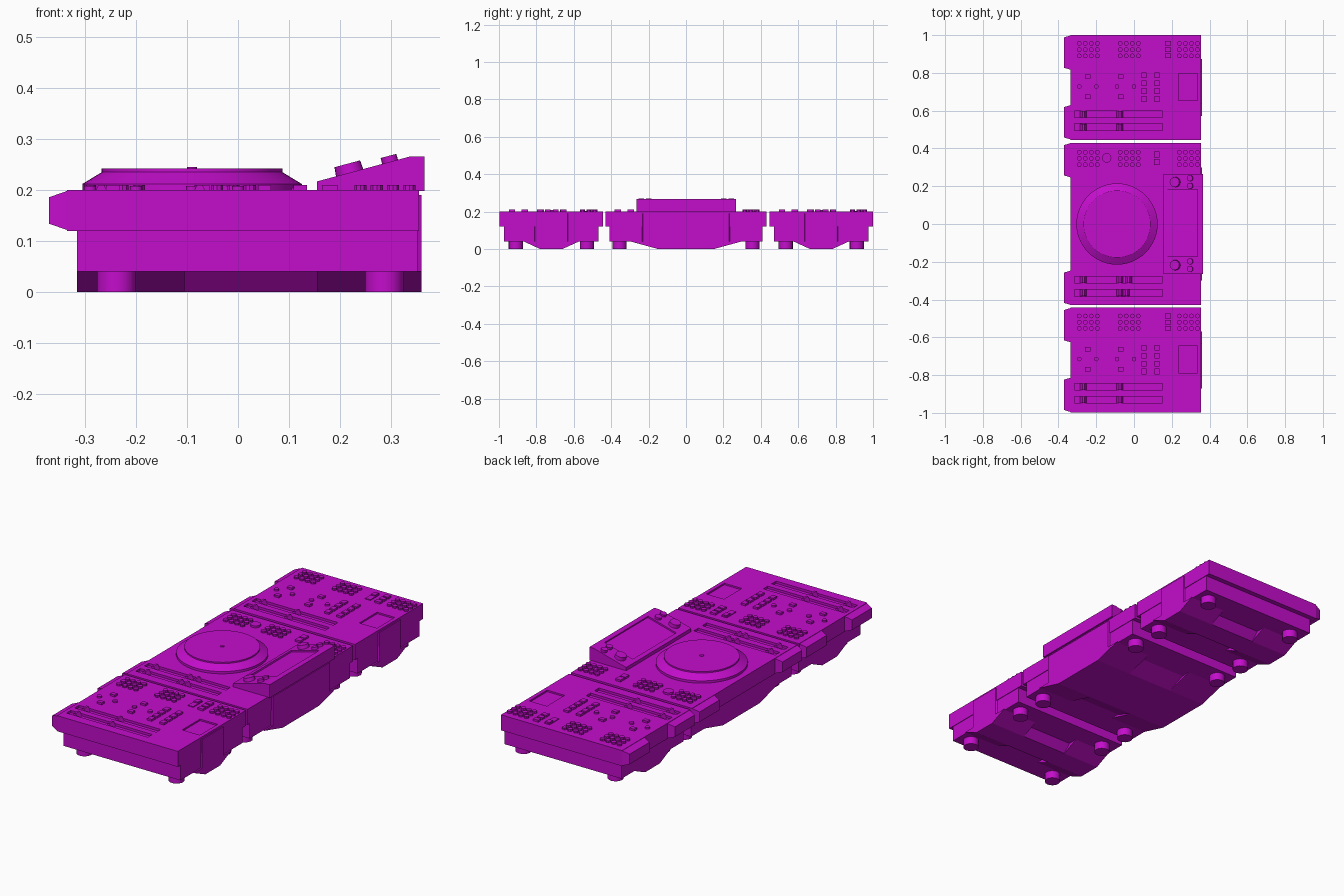
import bpy, bmesh
from math import atan2
from mathutils import Matrix, Vector

old = bpy.data.objects.get("Cube")
if old:
    bpy.data.objects.remove(old)

magenta = bpy.data.materials.new("magenta plastic")
magenta.use_nodes = True
magenta.diffuse_color = (0.55, 0.004, 0.6, 1)
magenta.node_tree.nodes["Principled BSDF"].inputs["Base Color"].default_value = magenta.diffuse_color

TOP = 0.2        # deck surface height


def finish(bm, name):
    bmesh.ops.recalc_face_normals(bm, faces=bm.faces)
    mesh = bpy.data.meshes.new(name)
    bm.to_mesh(mesh)
    bm.free()
    mesh.materials.append(magenta)
    obj = bpy.data.objects.new(name, mesh)
    bpy.context.collection.objects.link(obj)
    return obj


def box(bm, x0, x1, y0, y1, z0, z1):
    size = Matrix.Diagonal((x1 - x0, y1 - y0, z1 - z0, 1))
    mid = Matrix.Translation(((x0 + x1) / 2, (y0 + y1) / 2, (z0 + z1) / 2))
    return bmesh.ops.create_cube(bm, size=1, matrix=mid @ size)["verts"]


def block(bm, x, y, w, d, z0=TOP - 0.005, z1=TOP + 0.01):
    return box(bm, x - w / 2, x + w / 2, y - d / 2, y + d / 2, z0, z1)


def drum(bm, x, y, z0, z1, r0, r1=None, sides=16):
    bmesh.ops.create_cone(bm, cap_ends=True, segments=sides, radius1=r0, radius2=r1 or r0,
                          depth=z1 - z0, matrix=Matrix.Translation((x, y, (z0 + z1) / 2)))


def prism(bm, points, offset):
    face = bm.faces.new([bm.verts.new(p) for p in points])
    out = bmesh.ops.extrude_face_region(bm, geom=[face])["geom"]
    bmesh.ops.translate(bm, vec=offset, verts=[v for v in out if isinstance(v, bmesh.types.BMVert)])


def cut(obj, bm):
    cutter = finish(bm, "recess_cutter")
    cutter.hide_render = True
    mod = obj.modifiers.new("recesses", "BOOLEAN")
    mod.operation, mod.object, mod.solver = "DIFFERENCE", cutter, "EXACT"
    bpy.context.view_layer.objects.active = obj
    bpy.ops.object.modifier_apply(modifier=mod.name)
    bpy.data.objects.remove(cutter)


def smooth(obj):
    bpy.ops.object.select_all(action="DESELECT")
    obj.select_set(True)
    bpy.context.view_layer.objects.active = obj
    bpy.ops.object.shade_smooth_by_angle()


def housing(name, cy, half, body_half, bump, belly_top, belly_flat, foot_y, slots, screen):
    # Deck slab with sunken slider slots and screen
    bm = bmesh.new()
    box(bm, -0.335, 0.355, cy - half, cy + half, 0.12, TOP)
    deck = finish(bm, name + "_deck")
    bm = bmesh.new()
    for y in slots:
        box(bm, -0.315, 0.15, y - 0.018, y + 0.018, TOP - 0.012, TOP + 0.05)
    if screen:
        box(bm, 0.235, 0.335, cy - 0.07, cy + 0.075, TOP - 0.008, TOP + 0.05)
    cut(deck, bm)

    # Tapered hand rests on the left edge of the deck
    bm = bmesh.new()
    for s in (-1, 1):
        y = cy + s * (half - 0.0925)
        for v in box(bm, -0.37, -0.33, y - 0.0925, y + 0.0925, 0.12, TOP):
            if v.co.x < -0.35:
                v.co.y += 0.012 if v.co.y < y else -0.012
                v.co.z += 0.014 if v.co.z < 0.16 else -0.014
    finish(bm, name + "_hand_rests")

    # Lower body, rear bump and belly
    bm = bmesh.new()
    box(bm, -0.315, 0.352, cy - body_half, cy + body_half, 0.04, 0.125)
    for v in box(bm, 0.33, 0.36, cy - bump, cy + bump, 0.035, TOP - 0.01):
        if v.co.x > 0.35:
            v.co.y += 0.014 if v.co.y < cy else -0.014
    for x0, x1, inset in ((-0.315, -0.105, 0), (-0.105, 0.155, 0.05), (0.155, 0.36, 0)):
        a, b = belly_top - inset, belly_flat
        prism(bm, [(x0, cy - a, 0.041), (x0, cy - b, 0), (x0, cy + b, 0), (x0, cy + a, 0.041)],
              (x1 - x0, 0, 0))
    finish(bm, name + "_body")

    # Feet
    bm = bmesh.new()
    for x in (-0.238, 0.287):
        for s in (-1, 1):
            drum(bm, x, cy + s * foot_y, 0, 0.06, 0.038)
    smooth(finish(bm, name + "_feet"))


def pads(bm, y):
    for x0 in (-0.29, -0.073, 0.24):
        for i in range(4):
            for j in (-1, 0, 1):
                drum(bm, x0 + 0.032 * i, y + 0.033 * j, TOP - 0.002, TOP + 0.01, 0.0125, sides=10)


def slider_caps(bm, y, places):
    for x in places:
        for v in block(bm, x, y, 0.034, 0.034, TOP - 0.012, TOP + 0.01):
            if v.co.z > TOP:
                v.co.x = x + (v.co.x - x) * 0.3


# Two side units with the same control layout
for name, cy in (("front_unit", -0.72), ("back_unit", 0.723)):
    slots = (cy - 0.142, cy - 0.21)
    housing(name, cy, 0.277, 0.252, 0.1, 0.15, 0.06, 0.19, slots, True)
    bm = bmesh.new()
    pads(bm, cy + 0.2)
    block(bm, 0.12, cy + 0.2, 0.03, 0.075, z1=TOP + 0.004)
    block(bm, 0.12, cy + 0.22, 0.024, 0.03)
    for j in (-1, 0, 1):
        block(bm, 0.18, cy + 0.2 + 0.033 * j, 0.03, 0.024)
    for x in (0.052, 0.122):
        for j in range(4):
            block(bm, x, cy + 0.065 - 0.042 * j, 0.026, 0.03)
    for x in (-0.245, -0.07):
        for s in (-1, 1):
            block(bm, x, cy + 0.004 + s * 0.053, 0.028, 0.022)
    for x in (-0.29, -0.2, -0.09, 0):
        drum(bm, x, cy + 0.005, TOP - 0.002, TOP + 0.008, 0.012)
    for y in slots:
        slider_caps(bm, y, (-0.268, -0.075))
    finish(bm, name + "_controls")

# Centre unit
slots = (-0.295, -0.365)
housing("centre_unit", 0, 0.43, 0.408, 0.245, 0.3, 0.15, 0.355, slots, False)
bm = bmesh.new()
pads(bm, 0.347)
drum(bm, -0.145, 0.35, TOP - 0.002, TOP + 0.01, 0.025)
for s in (-1, 1):
    block(bm, 0.12, 0.348 + s * 0.019, 0.03, 0.032)
slider_caps(bm, slots[0], (-0.268, -0.075, -0.028))
slider_caps(bm, slots[1], (-0.268, -0.075, -0.04))
finish(bm, "centre_unit_controls")

# Jog wheel: rim, cone and raised top with a centre pin
bm = bmesh.new()
drum(bm, -0.09, 0, TOP - 0.002, 0.212, 0.215, sides=48)
drum(bm, -0.09, 0, 0.212, 0.235, 0.215, 0.177, sides=48)
drum(bm, -0.09, 0, 0.235, 0.242, 0.177, sides=48)
drum(bm, -0.09, 0, 0.241, 0.245, 0.01, sides=12)
smooth(finish(bm, "jog_wheel"))

# Wedge display with a sunken screen
LOW, HIGH = Vector((0.155, 0, 0.217)), Vector((0.338, 0, 0.266))
tilt = atan2(HIGH.z - LOW.z, HIGH.x - LOW.x)
slope = Matrix.Translation(LOW) @ Matrix.Rotation(-tilt, 4, "Y")
bm = bmesh.new()
prism(bm, [(0.155, -0.264, 0.198), LOW + Vector((0, -0.264, 0)), HIGH + Vector((0, -0.264, 0)),
           (0.365, -0.264, 0.266), (0.365, -0.264, 0.198)], (0, 0.53, 0))
display = finish(bm, "display_wedge")
bm = bmesh.new()
box(bm, 0.022, 0.188, -0.172, 0.182, -0.008, 0.05)
bm.transform(slope)
cut(display, bm)

# Display knobs standing square to the slope
bm = bmesh.new()
for s in (-1, 1):
    mid = 0.002 + s * 0.22
    drum(bm, 0.066, mid, -0.004, 0.018, 0.028, 0.026, sides=20)
    for k in (-1, 1):
        drum(bm, 0.148, mid + k * 0.02, -0.004, 0.012, 0.016)
bm.transform(slope)
smooth(finish(bm, "display_knobs"))
